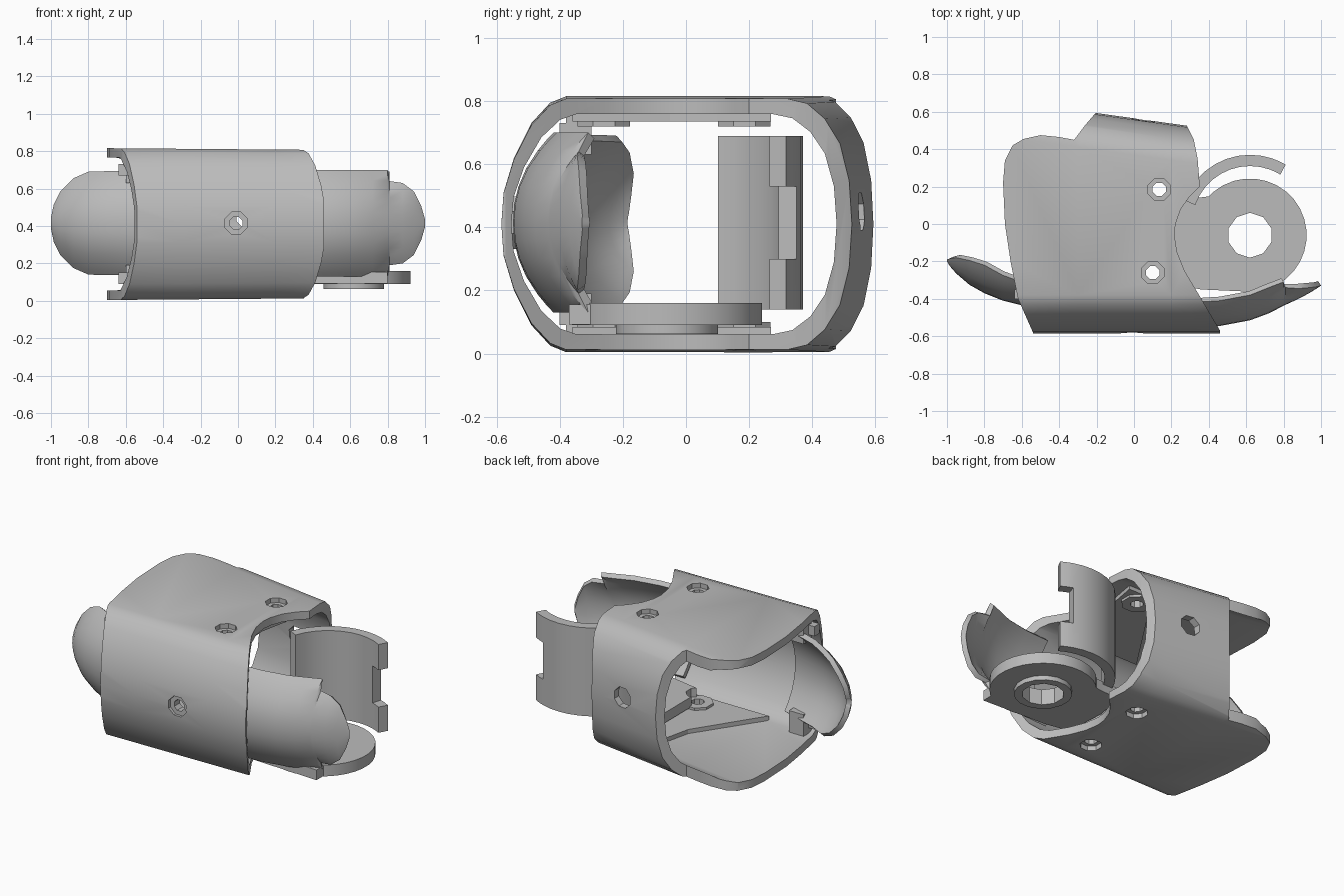
import bpy, bmesh, math

if "Cube" in bpy.data.objects:
    bpy.data.objects.remove(bpy.data.objects["Cube"])

MID = 0.41  # mirror height of the shell

grey = bpy.data.materials.new("light grey plastic")
grey.diffuse_color = (0.5, 0.5, 0.5, 1)
grey.use_nodes = True
grey.node_tree.nodes["Principled BSDF"].inputs["Base Color"].default_value = grey.diffuse_color


def finish(name, bm, recalc=True):
    if recalc:
        bmesh.ops.recalc_face_normals(bm, faces=bm.faces[:])
    me = bpy.data.meshes.new(name)
    bm.to_mesh(me)
    bm.free()
    ob = bpy.data.objects.new(name, me)
    bpy.context.collection.objects.link(ob)
    me.materials.append(grey)
    return ob


def activate(ob):
    bpy.ops.object.select_all(action='DESELECT')
    ob.select_set(True)
    bpy.context.view_layer.objects.active = ob


def smooth(ob, deg=35):
    activate(ob)
    bpy.ops.object.shade_smooth_by_angle(angle=math.radians(deg))


def apply_mod(ob, kind, **props):
    m = ob.modifiers.new(kind, kind)
    for k, v in props.items():
        setattr(m, k, v)
    activate(ob)
    bpy.ops.object.modifier_apply(modifier=m.name)


def cut(ob, tool, op='DIFFERENCE'):
    apply_mod(ob, 'BOOLEAN', operation=op, object=tool, solver='EXACT')
    bpy.data.objects.remove(tool)


def loft(name, loops):
    """Closed solid through matching loops of points."""
    bm = bmesh.new()
    rings = [[bm.verts.new(p) for p in lp] for lp in loops]
    n = len(rings[0])
    for a, b in zip(rings, rings[1:]):
        for i in range(n):
            j = (i + 1) % n
            bm.faces.new((a[i], a[j], b[j], b[i]))
    bm.faces.new(rings[0])
    bm.faces.new(rings[-1][::-1])
    return finish(name, bm)


def prism(name, pts, z0, z1):
    return loft(name, [[(x, y, z) for x, y in pts] for z in (z0, z1)])


def circle(cx, cy, r, n=8):
    return [(cx + r * math.cos(2 * math.pi * (k + .5) / n),
             cy + r * math.sin(2 * math.pi * (k + .5) / n)) for k in range(n)]


def rod(name, x, z, r, y0, y1, n=8):
    return loft(name, [[(px, y, pz) for px, pz in circle(x, z, r, n)] for y in (y0, y1)])


def box(name, x0, x1, y0, y1, z0, z1):
    return prism(name, [(x0, y0), (x1, y0), (x1, y1), (x0, y1)], z0, z1)


def sheet(name, rows, thick, skip=lambda i, j: False):
    """Thickened grid of points, grown against its normal."""
    bm = bmesh.new()
    v = [[bm.verts.new(p) for p in r] for r in rows]
    for i in range(len(v) - 1):
        for j in range(len(v[0]) - 1):
            if not skip(i, j):
                bm.faces.new((v[i][j], v[i + 1][j], v[i + 1][j + 1], v[i][j + 1]))
    bmesh.ops.delete(bm, geom=[q for q in bm.verts if not q.link_faces], context='VERTS')
    ob = finish(name, bm, False)
    apply_mod(ob, 'SOLIDIFY', thickness=thick, offset=-1)
    smooth(ob)
    return ob


# --- main shell: tube with a slanted back wall, trimmed by a plan outline ---
# half profile: (y, height above the middle), front to back
FRONT = [(-.585, 0), (-.578, .1), (-.545, .21), (-.49, .32), (-.43, .385), (-.38, .405)]
BACK = [(.37, .405), (.43, .39), (.485, .34), (.53, .26), (.557, .14), (.565, 0)]


def section(x, dy0, dy1, dz):
    k = 1 - 0.02 * (x + .6)
    up = [(y + dy0, h) for y, h in FRONT] + [(y - dy1 - .14 * x, h) for y, h in BACK]
    f = (.405 - dz) / .405 * k
    pts = up + [(y, -h) for y, h in up[-2:0:-1]]
    return [(x, y, MID + h * f) for y, h in pts]


shell = loft("shell", [section(x, 0, 0, 0) for x in (-.8, -.3, .2, .7)])
cut(shell, loft("hollow", [section(x, .032, .045, .05) for x in (-.9, -.3, .2, .8)]))
outline = [(-.54, -.7), (-.54, -.58), (-.62, -.4), (-.66, -.2), (-.69, 0), (-.7, .22),
           (-.69, .34), (-.65, .42), (-.59, .455), (-.5, .475), (-.4, .465), (-.32, .45),
           (-.26, .53), (-.2, .6), (-.2, .7), (.28, .7), (.28, .53), (.32, .45), (.34, .35),
           (.352, .2), (.3, .15), (.25, .08), (.222, 0), (.216, -.06), (.23, -.15),
           (.27, -.25), (.36, -.4), (.46, -.57), (.46, -.7)]
cut(shell, prism("trim", outline, -.2, 1), 'INTERSECT')

SCREWS = [(.135, .185), (.1, -.26)]
for sx, sy in SCREWS:
    cut(shell, prism("screw_cut", circle(sx, sy, .064), -.2, 1))
cut(shell, rod("front_cut", -.01, .415, .064, -.8, -.3))
cut(shell, rod("back_cut", .05, .45, .064, .3, .8))
smooth(shell)

# --- screw seats and inner pads on floor and ceiling ---
for side, s in (("lower", 1), ("upper", -1)):
    def zz(h):
        return h if s > 0 else 2 * MID - h
    for k, (sx, sy) in enumerate(SCREWS):
        seat = prism(f"{side}_screw_seat_{k}", circle(sx, sy, .09), zz(.04), zz(.1))
        cut(seat, prism("seat_cut", circle(sx, sy, .038), -.2, 1))
    pad = prism(f"{side}_pad", [(-.32, -.36), (.22, -.36), (.2, -.05), (.23, .1), (.26, .27),
                                (0, .27), (-.05, .05)], zz(.045), zz(.085))
    for sx, sy in SCREWS:
        cut(pad, prism("pad_cut", circle(sx, sy, .05), -.2, 1))
    # hinge clips at the left mouth
    box(f"{side}_hinge_clip", -.64, -.5, -.4, -.35, zz(.09), zz(.15))
    box(f"{side}_hinge_block", -.6, -.5, -.38, -.3, zz(.045), zz(.19))

# --- screw seat behind the front wall ---
seat = rod("front_screw_seat", -.01, .415, .09, -.565, -.51)
cut(seat, rod("seat_cut", -.01, .415, .036, -.8, -.3))

# --- front guards: rows of (x, half height, y in the middle, y at the edge) ---
T = [-1, -.92, -.8, -.6, -.4, -.2, 0, .2, .4, .6, .8, .92, 1]


def guard(name, rows):
    pts = [[(x, ye + (ym - ye) * (1 - abs(t) ** 2.2), MID + .005 + t * h) for t in T]
           for x, h, ym, ye in rows]
    return sheet(name, pts, .03)


guard("left_guard", [(-1, .03, -.2, -.19), (-.985, .1, -.225, -.185), (-.95, .17, -.265, -.18),
                     (-.88, .24, -.325, -.195), (-.8, .275, -.37, -.22), (-.7, .278, -.41, -.275),
                     (-.6, .278, -.435, -.31), (-.45, .278, -.47, -.36)])
guard("right_guard", [(.3, .285, -.548, -.42), (.46, .285, -.545, -.41), (.62, .285, -.515, -.38),
                      (.72, .285, -.478, -.34), (.8, .285, -.437, -.31), (.81, .225, -.432, -.34),
                      (.88, .215, -.4, -.345), (.94, .17, -.368, -.34), (.98, .09, -.343, -.335),
                      (1, .02, -.33, -.328)])
for ob in ("left_guard", "right_guard"):
    me = bpy.data.objects[ob].data
    bm = bmesh.new()
    bm.from_mesh(me)
    bmesh.ops.recalc_face_normals(bm, faces=bm.faces[:])
    bm.to_mesh(me)
    bm.free()

# --- curved back guard with a notch in its free end ---
ANG = [59, 65, 71, 80, 90, 100, 110, 120, 130, 140, 150, 160]
sheet("back_guard", [[(.62 + .37 * math.cos(math.radians(a)), .37 * math.sin(math.radians(a)), z)
                      for z in (.14, .3, .53, .69)] for a in ANG],
      .06, skip=lambda i, j: i < 2 and j == 1)

# --- pivot ring and its arm under the right opening ---
ring = prism("pivot_ring", circle(.62, -.06, .303, 32), .09, .16)
arm = prism("pivot_arm", [(.1, -.3), (.36, -.35), (.8, -.37), (.8, -.2), (.5, .16), (.34, .14),
                          (.1, .14)], .092, .155)
cut(ring, arm, 'UNION')
collar = prism("pivot_collar", circle(.62, -.06, .165, 16), .062, .1)
for ob in (ring, collar):
    cut(ob, prism("pivot_cut", circle(.62, -.06, .12, 10), -.1, .3))
cut(ring, prism("screw_clear", circle(*SCREWS[1], .07), -.1, .3))
smooth(ring)
smooth(collar, 25)
